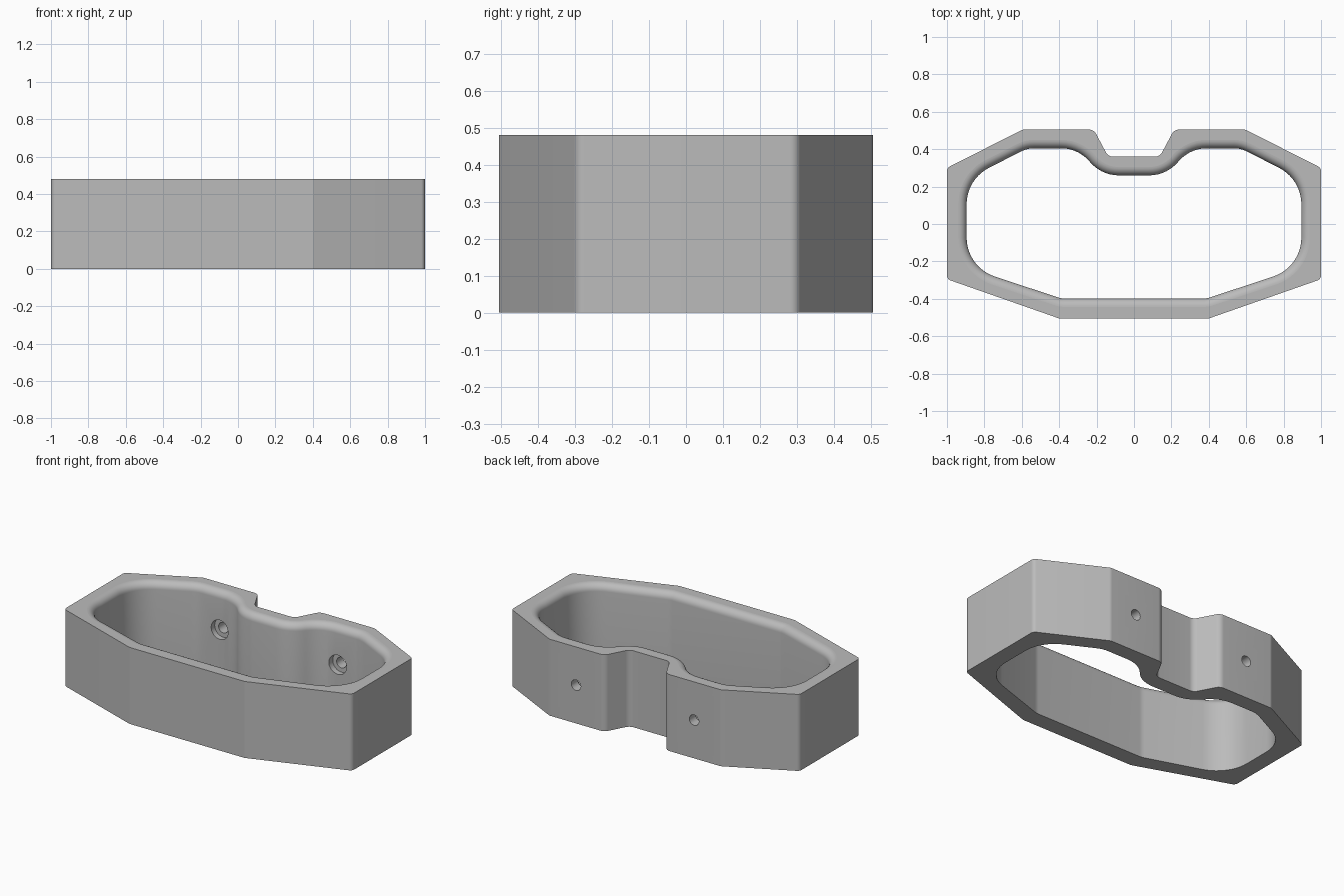
import bpy, bmesh, math
from mathutils import Vector

if "Cube" in bpy.data.objects:
    bpy.data.objects.remove(bpy.data.objects["Cube"])

H = 0.48      # ring height
LIP = 0.045   # radius of the rounded inner rim


def rounded(half):
    """Mirror a right-hand profile of (x, y, radius) and fillet its corners."""
    pts = half + [(-x, y, r) for x, y, r in reversed(half)]
    out = []
    for i, (x, y, r) in enumerate(pts):
        p = Vector((x, y))
        a = (Vector(pts[i - 1][:2]) - p).normalized()
        b = (Vector(pts[(i + 1) % len(pts)][:2]) - p).normalized()
        if r == 0:
            out.append(p)
            continue
        half_angle = a.angle(b) / 2
        turn = math.pi - 2 * half_angle
        c = p + (a + b).normalized() * (r / math.sin(half_angle))
        start = p + a * (r / math.tan(half_angle)) - c
        sign = 1 if a.x * b.y - a.y * b.x < 0 else -1
        n = max(3, math.ceil(turn / math.radians(7)))
        for k in range(n + 1):
            t = sign * turn * k / n
            out.append(c + Vector((start.x * math.cos(t) - start.y * math.sin(t),
                                   start.x * math.sin(t) + start.y * math.cos(t))))
    return out


def grown(loop, d):
    """Offset a counter-clockwise loop outward by d."""
    out = []
    for i, p in enumerate(loop):
        e1 = (p - loop[i - 1]).normalized()
        e2 = (loop[(i + 1) % len(loop)] - p).normalized()
        n1, n2 = Vector((e1.y, -e1.x)), Vector((e2.y, -e2.x))
        m = (n1 + n2).normalized()
        out.append(p + m * (d / m.dot(n1)))
    return out


def loft(name, layers):
    """Closed solid through stacked (loop, z) layers."""
    bm = bmesh.new()
    rings = [[bm.verts.new((p.x, p.y, z)) for p in loop] for loop, z in layers]
    n = len(rings[0])
    bm.faces.new(rings[0][::-1])
    bm.faces.new(rings[-1])
    for lo, hi in zip(rings, rings[1:]):
        for i in range(n):
            j = (i + 1) % n
            bm.faces.new((lo[i], lo[j], hi[j], hi[i]))
    bmesh.ops.recalc_face_normals(bm, faces=bm.faces)
    me = bpy.data.meshes.new(name)
    bm.to_mesh(me)
    bm.free()
    ob = bpy.data.objects.new(name, me)
    bpy.context.collection.objects.link(ob)
    return ob


def bore(name, x, y0, y1, r):
    """Cylinder cutter along y."""
    bpy.ops.mesh.primitive_cylinder_add(vertices=36, radius=r, depth=y1 - y0,
                                        location=(x, (y0 + y1) / 2, H / 2),
                                        rotation=(math.pi / 2, 0, 0))
    ob = bpy.context.object
    ob.name = name
    return ob


# outer body with the notch at the back
outer = rounded([(0.4, -0.505, 0), (1.0, -0.295, 0.03), (1.0, 0.30, 0.03),
                 (0.595, 0.505, 0.04), (0.215, 0.505, 0.045), (0.138, 0.36, 0.045)])
body = loft("ring_body", [(outer, 0), (outer, H)])

# cavity, flaring into the rounded upper rim
inner = rounded([(0.39, -0.398, 0.1), (0.895, -0.231, 0.22), (0.895, 0.24, 0.22),
                 (0.57, 0.405, 0.15), (0.30, 0.405, 0.2), (0.172, 0.26, 0.2)])
layers = [(inner, -0.1)]
for k in range(9):
    t = math.pi / 2 * k / 8
    layers.append((grown(inner, LIP * (1 - math.cos(t))), H - LIP + LIP * math.sin(t)))
layers.append((layers[-1][0], H + 0.1))
cutters = [loft("cavity_cutter", layers)]

# bolt holes with counterbores on the inside
for s in (-1, 1):
    cutters.append(bore("hole_cutter", s * 0.41, 0.33, 0.6, 0.033))
    cutters.append(bore("counterbore_cutter", s * 0.41, 0.32, 0.44, 0.06))

for c in cutters:
    c.hide_render = True
    m = body.modifiers.new(c.name, 'BOOLEAN')
    m.operation = 'DIFFERENCE'
    m.solver = 'EXACT'
    m.object = c

# bake the cuts and drop the cutters
deps = bpy.context.evaluated_depsgraph_get()
mesh = bpy.data.meshes.new_from_object(body.evaluated_get(deps))
body.modifiers.clear()
body.data = mesh
for c in cutters:
    bpy.data.objects.remove(c, do_unlink=True)

# smooth curves, crisp edges, flat top and bottom
bpy.ops.object.select_all(action='DESELECT')
body.select_set(True)
bpy.context.view_layer.objects.active = body
bpy.ops.object.shade_smooth_by_angle(angle=math.radians(15))
for p in mesh.polygons:
    if abs(p.normal.z) > 0.999:
        p.use_smooth = False

grey = bpy.data.materials.new("light_grey")
grey.diffuse_color = (0.5, 0.5, 0.5, 1)
grey.use_nodes = True
grey.node_tree.nodes["Principled BSDF"].inputs["Base Color"].default_value = grey.diffuse_color
mesh.materials.clear()
mesh.materials.append(grey)
for p in mesh.polygons:
    p.material_index = 0
